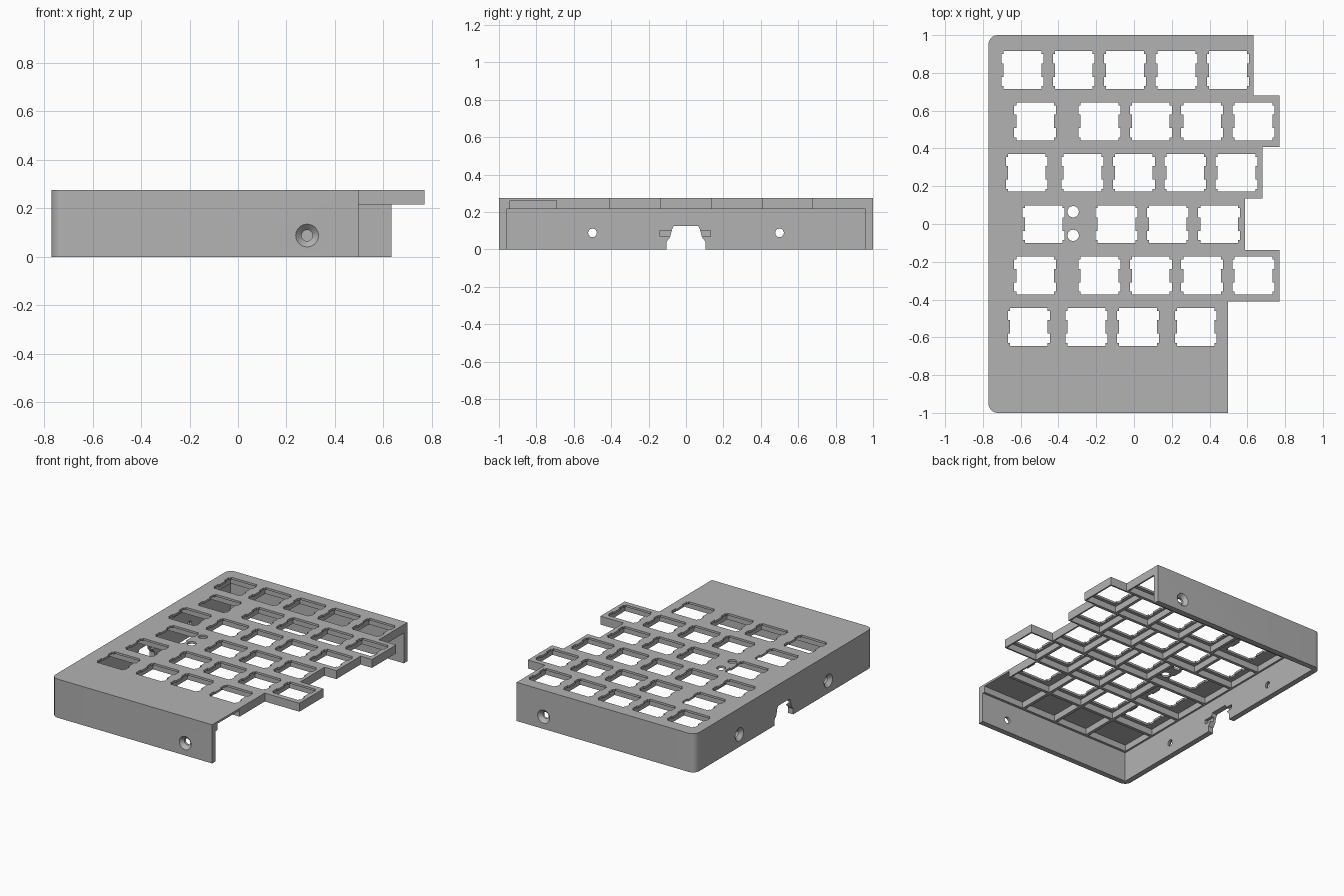
import bpy, bmesh, math
from mathutils import Matrix, Vector

if "Cube" in bpy.data.objects:
    bpy.data.objects.remove(bpy.data.objects["Cube"])

TOP, UNDER, SKIN = 0.275, 0.215, 0.26   # plate top, rib underside, pocket ceiling
U = 0.272                               # key pitch
LEFT = -0.727                           # where every key row starts
WALL_Z = 0.088                          # screw height

# Rows from back to front: width of each key in pitches
ROWS = [[1] * 5,
        [1.5] + [1] * 4,
        [1.17] + [1] * 4,
        [1.83] + [1] * 3,
        [1.5] + [1] * 4,
        [1.25, 1, 1, 1.25]]
FIRST_Y = 0.815


def prism(bm, points, lo, hi, axis="z"):
    """Extrude a 2D outline along z, or along x with points given as (y, z)."""
    place = (lambda a, b: (a, b, lo)) if axis == "z" else (lambda a, b: (lo, a, b))
    face = bm.faces.new([bm.verts.new(place(a, b)) for a, b in points])
    step = Vector((0, 0, hi - lo)) if axis == "z" else Vector((hi - lo, 0, 0))
    new = bmesh.ops.extrude_face_region(bm, geom=[face])["geom"]
    bmesh.ops.translate(bm, vec=step, verts=[v for v in new if isinstance(v, bmesh.types.BMVert)])


def rect(x0, x1, y0, y1):
    return [(x0, y0), (x1, y0), (x1, y1), (x0, y1)]


def to_object(name, bm):
    bmesh.ops.recalc_face_normals(bm, faces=bm.faces)
    mesh = bpy.data.meshes.new(name)
    bm.to_mesh(mesh)
    bm.free()
    obj = bpy.data.objects.new(name, mesh)
    bpy.context.collection.objects.link(obj)
    return obj


def cut(target, bm):
    """Subtract a cutter mesh and discard it."""
    cutter = to_object("cutter", bm)
    cutter.hide_render = True
    mod = target.modifiers.new("cut", "BOOLEAN")
    mod.operation, mod.solver, mod.object = "DIFFERENCE", "EXACT", cutter
    bpy.context.view_layer.objects.active = target
    bpy.ops.object.modifier_apply(modifier=mod.name)
    bpy.data.objects.remove(cutter)


def arc(cx, cy, r, start):
    angles = [math.radians(start + 90 * i / 8) for i in range(9)]
    return [(cx + r * math.cos(a), cy + r * math.sin(a)) for a in angles]


# Key centres and row ends
keys, ends = [], []
for i, row in enumerate(ROWS):
    x, y = LEFT, FIRST_Y - i * U
    for w in row:
        keys.append((x + w * U / 2, y, w * U))
        x += w * U
    ends.append(x)

# Case body: stepped right edge, rounded left corners
outline = arc(-0.72, 0.95, 0.05, 90) + arc(-0.72, -0.95, 0.05, 180)
edge = [(ends[-1], -1)]
for i in range(len(ROWS) - 1, 0, -1):
    y = FIRST_Y - (i - 0.5) * U
    edge += [(ends[i], y), (ends[i - 1], y)]
outline += edge + [(ends[0], 1)]
bm = bmesh.new()
prism(bm, outline, 0, TOP)
case = to_object("keyboard_case", bm)

# Hollow inside, open to the right
bm = bmesh.new()
prism(bm, rect(-0.73, 1, -0.96, 0.96), -0.1, UNDER)
cut(case, bm)

# Pockets between the ribs, and the palm area row whose last pocket is open
bm = bmesh.new()
rib = 0.011
palm_y = FIRST_Y - len(ROWS) * U
palm = [(x, palm_y, w) for x, y, w in keys[-len(ROWS[-1]):]]
for x, y, w in keys + palm:
    right = x + w / 2 - rib
    if (x, y, w) == palm[-1]:
        right += 0.1
    prism(bm, rect(x - w / 2 + rib, right, y - 0.125, y + 0.125), 0.15, SKIN)
cut(case, bm)

# Notched switch openings and two round holes
bm = bmesh.new()
quarter = [(0.1, 0), (0.1, 0.036), (0.111, 0.036), (0.111, 0.085), (0.1, 0.085), (0.1, 0.1)]
side = [(a, -b) for a, b in reversed(quarter[1:])] + quarter[1:]
switch = side + [(-a, -b) for a, b in side]
for x, y, w in keys:
    prism(bm, [(x + a, y + b) for a, b in switch], 0.24, 0.3)
for y in (0.065, -0.06):
    ring = [2 * math.pi * i / 32 for i in range(32)]
    prism(bm, [(-0.322 + 0.03 * math.cos(a), y + 0.03 * math.sin(a)) for a in ring], 0.24, 0.3)
cut(case, bm)

# Countersunk screw holes: position on the wall and outward direction
screws = [((0.285, -1, WALL_Z), (0, -1, 0)),
          ((0.42, 1, WALL_Z), (0, 1, 0)),
          ((-0.77, -0.5, WALL_Z), (-1, 0, 0)),
          ((-0.77, 0.5, WALL_Z), (-1, 0, 0))]
for r_in, r_out, lo, hi in ((0.023, 0.057, -0.024, 0.01), (0.023, 0.023, -0.07, 0.03)):
    bm = bmesh.new()
    for pos, out in screws:
        turn = Vector(out).to_track_quat("Z", "Y").to_matrix().to_4x4()
        place = Matrix.Translation(pos) @ turn @ Matrix.Translation((0, 0, (lo + hi) / 2))
        bmesh.ops.create_cone(bm, cap_ends=True, segments=32, radius1=r_in, radius2=r_out,
                              depth=hi - lo, matrix=place)
    cut(case, bm)

# Cable port in the side wall, with a shallow slot behind it
half = [(0.105, -0.05), (0.105, 0.04), (0.085, 0.065), (0.075, 0.105), (0.065, 0.125)]
bm = bmesh.new()
prism(bm, half + [(-a, b) for a, b in reversed(half)], -0.9, -0.7, "x")
cut(case, bm)
bm = bmesh.new()
prism(bm, rect(-0.14, 0.13, 0.07, 0.102), -0.752, -0.7, "x")
cut(case, bm)

# Plain grey plastic
grey = bpy.data.materials.new("grey_plastic")
grey.use_nodes = True
colour = (0.45, 0.45, 0.45, 1)
grey.diffuse_color = colour
grey.node_tree.nodes["Principled BSDF"].inputs["Base Color"].default_value = colour
case.data.materials.clear()
case.data.materials.append(grey)
for poly in case.data.polygons:
    poly.material_index = 0
bpy.ops.object.select_all(action="DESELECT")
case.select_set(True)
bpy.context.view_layer.objects.active = case
bpy.ops.object.shade_smooth_by_angle(angle=math.radians(30))
